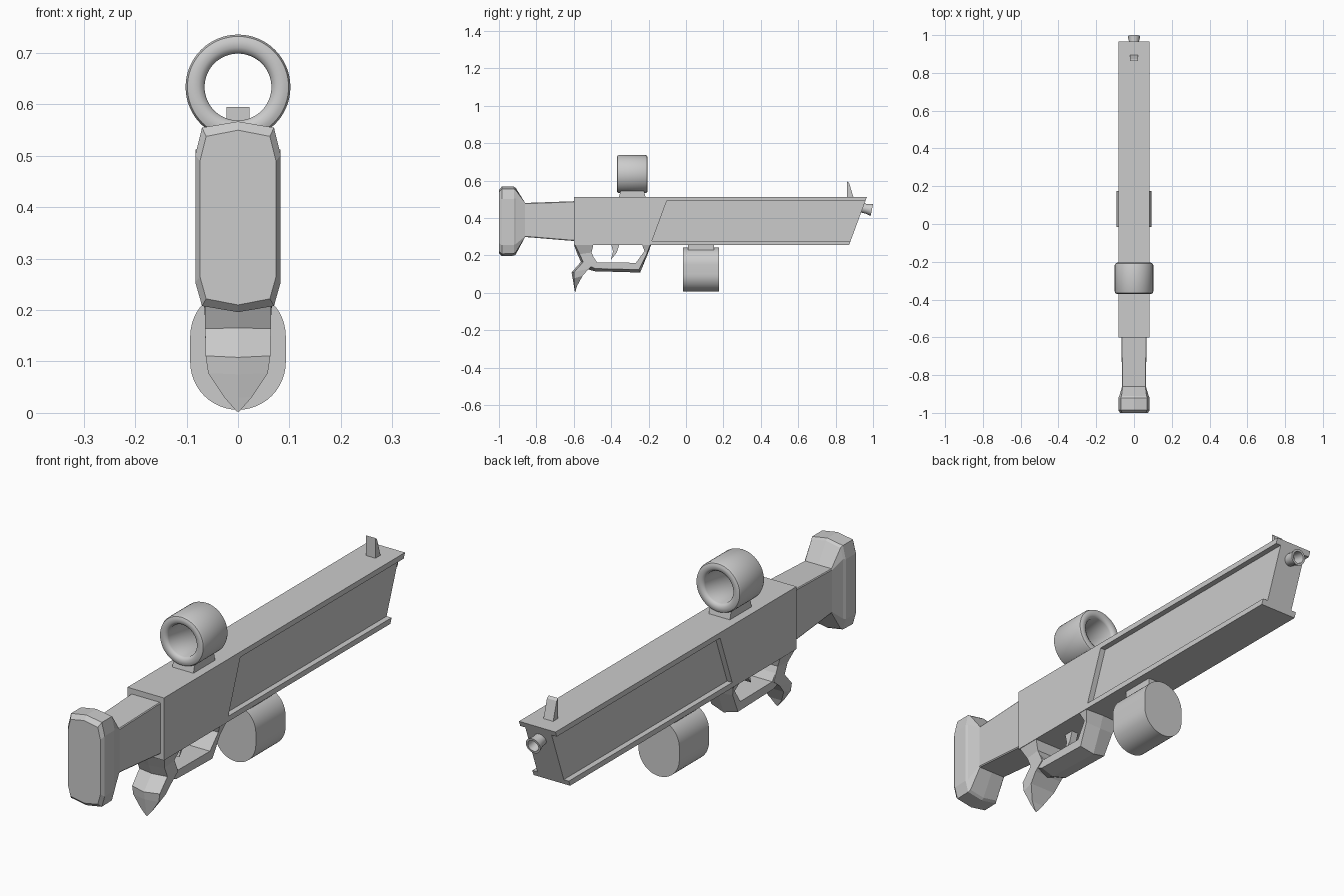
import bpy, bmesh
from math import sin, cos, pi, radians
from mathutils import Matrix

if "Cube" in bpy.data.objects:
    bpy.data.objects.remove(bpy.data.objects["Cube"])


def finish(name, bm, smooth=False):
    bmesh.ops.remove_doubles(bm, verts=bm.verts, dist=1e-5)
    bmesh.ops.recalc_face_normals(bm, faces=bm.faces)
    me = bpy.data.meshes.new(name)
    bm.to_mesh(me)
    bm.free()
    ob = bpy.data.objects.new(name, me)
    bpy.context.collection.objects.link(ob)
    if smooth:
        bpy.ops.object.select_all(action='DESELECT')
        ob.select_set(True)
        bpy.context.view_layer.objects.active = ob
        bpy.ops.object.shade_smooth_by_angle(angle=radians(35))
    return ob


def loft(name, rings, smooth=False, closed=False):
    """Skin matching rings of points; cap the ends, or join last to first."""
    bm = bmesh.new()
    vs = [[bm.verts.new(p) for p in r] for r in rings]
    n = len(vs[0])
    for a, b in zip(vs, vs[1:] + vs[:1] if closed else vs[1:]):
        for i in range(n):
            j = (i + 1) % n
            bm.faces.new((a[i], a[j], b[j], b[i]))
    if not closed:
        bm.faces.new(vs[0])
        bm.faces.new(vs[-1])
    return finish(name, bm, smooth)


def prism(name, pts, hw):
    """Extrude a (y, z) side profile across x."""
    return loft(name, [[(x, y, z) for y, z in pts] for x in (-hw, hw)])


def lathe(name, prof, cz, steps=48):
    """Spin a closed (y, radius) profile round the y direction at height cz."""
    return loft(name, [[(r * cos(2 * pi * k / steps), y, cz + r * sin(2 * pi * k / steps))
                        for y, r in prof] for k in range(steps)], True, True)


def block_ring(y, lo, hi, hw, kx, peak, top, bot):
    """Chamfered section: shoulder width kx, centre ridge 'peak', chamfer depths."""
    half = [(hw, lo + bot), (hw, hi - top), (kx, hi - peak), (0, hi),
            (-kx, hi - peak), (-hw, hi - top), (-hw, lo + bot),
            (-kx, lo + peak), (0, lo), (kx, lo + peak)]
    return [(x, y, z) for x, z in half]


# Stock neck flaring into the butt plate
loft("stock", [block_ring(*a) for a in (
    (-0.58, 0.275, 0.490, 0.067, 0.064, 0.0, 0.004, 0.004),
    (-0.86, 0.298, 0.480, 0.063, 0.060, 0.0, 0.004, 0.004),
    (-0.91, 0.205, 0.560, 0.078, 0.066, 0.012, 0.055, 0.055),
    (-0.92, 0.198, 0.567, 0.083, 0.070, 0.012, 0.065, 0.058),
    (-0.985, 0.196, 0.567, 0.083, 0.070, 0.012, 0.065, 0.058),
    (-1.00, 0.210, 0.550, 0.074, 0.062, 0.012, 0.060, 0.055))])

# Receiver with slanted front
prism("receiver", [(-0.6, 0.255), (-0.19, 0.255), (-0.095, 0.512), (-0.6, 0.512)], 0.083)


# Barrel housing: recessed web between two flanges, all cut on the same slant
def slant(z, y0):
    return y0 + (z - 0.255) * 0.37


def slab(name, z0, z1, hw):
    prism(name, [(slant(z0, -0.2), z0), (slant(z0, 0.872), z0),
                 (slant(z1, 0.872), z1), (slant(z1, -0.2), z1)], hw)


slab("barrel_web", 0.27, 0.50, 0.06)
slab("top_flange", 0.49, 0.512, 0.083)
slab("bottom_flange", 0.255, 0.277, 0.083)

# Muzzle, tilted slightly down
muzzle = lathe("muzzle", [(-0.04, 0.025), (0.02, 0.026), (0.05, 0.033), (0.05, 0.024), (-0.04, 0.018)], 0, 20)
muzzle.data.transform(Matrix.Translation((0, 0.945, 0.453)) @ Matrix.Rotation(-0.2, 4, 'X'))

# Front sight
prism("front_sight", [(0.862, 0.505), (0.897, 0.505), (0.872, 0.587), (0.862, 0.595)], 0.022)

# Ring scope and its mount
b, ro, ri, y0, y1 = 0.012, 0.102, 0.065, -0.37, -0.205
lathe("scope_ring", [(y0, ro - b), (y0 + b * .3, ro - b * .3), (y0 + b, ro),
                     (y1 - b, ro), (y1 - b * .3, ro - b * .3), (y1, ro - b),
                     (y1, ri + b), (y1 - b * .5, ri + 0.003), (y1 - b, ri),
                     (y0 + b, ri), (y0 + b * .5, ri + 0.003), (y0, ri + b)], 0.634, 64)
prism("scope_mount", [(-0.36, 0.505), (-0.215, 0.505), (-0.225, 0.545), (-0.35, 0.545)], 0.048)

# Drum magazine with stadium section, and its mount
drum = [(0.093 * cos(pi * k / 24), 0.148 + 0.093 * sin(pi * k / 24)) for k in range(25)]
drum += [(-x, 0.246 - z) for x, z in drum]
loft("magazine", [[(x, y, z + 0.001) for x, z in drum] for y in (-0.017, 0.176)], True)
prism("magazine_mount", [(0.01, 0.225), (0.15, 0.225), (0.15, 0.26), (0.01, 0.26)], 0.05)


# Grip and trigger guard: five-sided sections with a ridge along the outer side
def ridge_ring(outer, inner, hw, d):
    (oy, oz), (iy, iz) = outer, inner
    sy, sz = oy + (iy - oy) * d, oz + (iz - oz) * d
    return [(0, oy, oz), (hw, sy, sz), (hw, iy, iz), (-hw, iy, iz), (-hw, sy, sz)]


loft("grip_spur", [ridge_ring(*a) for a in (
    ((-0.600, 0.258), (-0.495, 0.258), 0.082, 0.05),
    ((-0.580, 0.205), (-0.505, 0.215), 0.064, 0.15),
    ((-0.562, 0.165), (-0.480, 0.160), 0.064, 0.15),
    ((-0.612, 0.108), (-0.520, 0.128), 0.063, 0.15),
    ((-0.606, 0.075), (-0.553, 0.090), 0.058, 0.15),
    ((-0.598, 0.030), (-0.583, 0.035), 0.027, 0.15),
    ((-0.594, 0.003), (-0.592, 0.003), 0.003, 0.15))])
loft("trigger_guard", [ridge_ring(*a) for a in (
    ((-0.540, 0.130), (-0.510, 0.215), 0.062, 0.25),
    ((-0.490, 0.115), (-0.475, 0.162), 0.060, 0.30),
    ((-0.245, 0.108), (-0.268, 0.160), 0.060, 0.30),
    ((-0.205, 0.205), (-0.222, 0.222), 0.066, 0.25),
    ((-0.186, 0.258), (-0.235, 0.258), 0.082, 0.10))])

# Trigger
prism("trigger", [(-0.40, 0.26), (-0.355, 0.26), (-0.37, 0.215), (-0.402, 0.175), (-0.39, 0.22)], 0.015)
